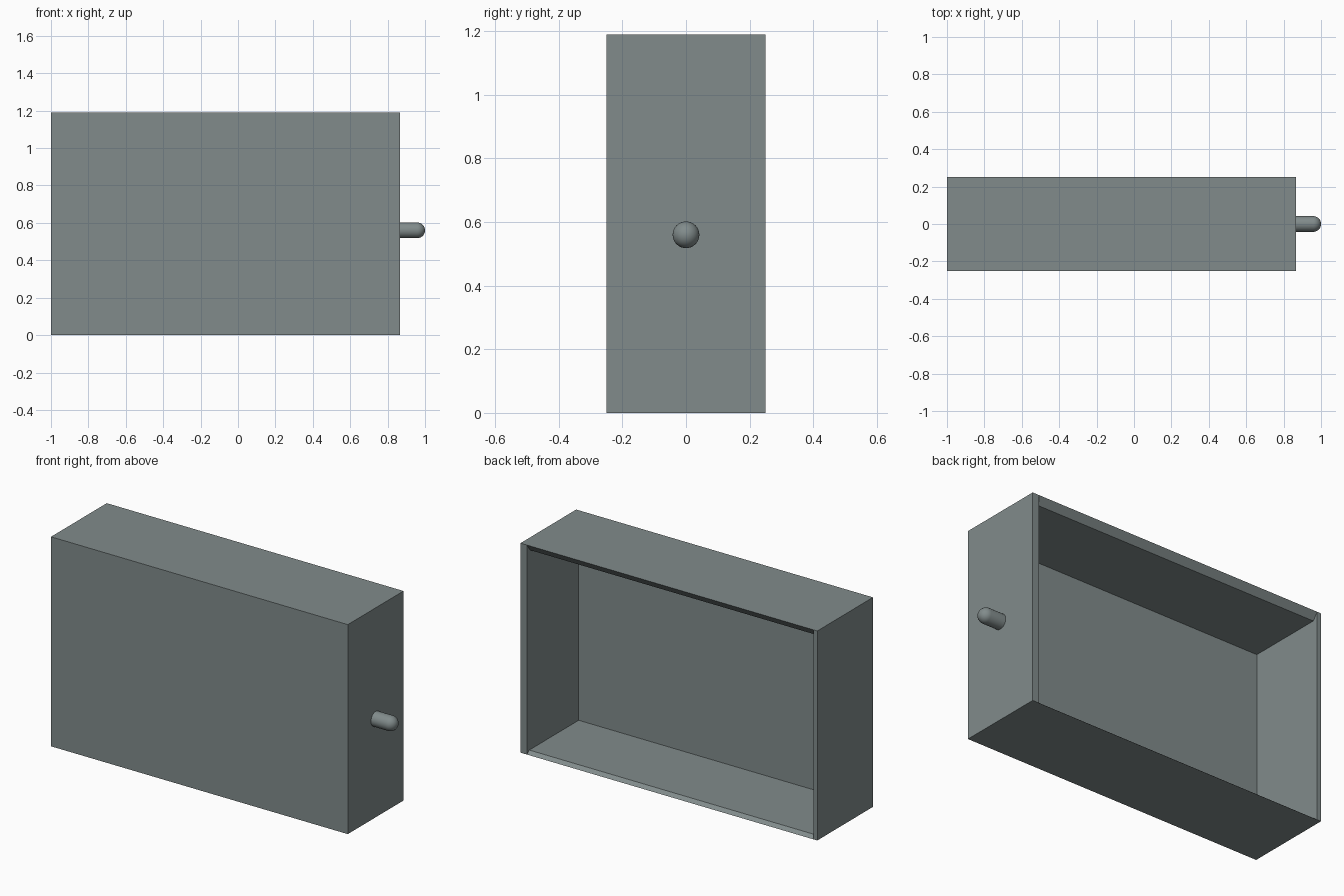
import bpy, bmesh, math

if "Cube" in bpy.data.objects:
    bpy.data.objects.remove(bpy.data.objects["Cube"])

steel = bpy.data.materials.new("grey_steel")
steel.diffuse_color = (0.22, 0.26, 0.26, 1)
steel.use_nodes = True
steel.node_tree.nodes["Principled BSDF"].inputs["Base Color"].default_value = steel.diffuse_color


def finish(name, bm):
    bmesh.ops.recalc_face_normals(bm, faces=bm.faces)
    mesh = bpy.data.meshes.new(name)
    bm.to_mesh(mesh)
    bm.free()
    mesh.materials.append(steel)
    obj = bpy.data.objects.new(name, mesh)
    bpy.context.collection.objects.link(obj)
    return obj


# Case dimensions
X0, X1, Y, H = -1.0, 0.865, 0.25, 1.19
IN0, IN1 = -0.975, 0.825            # inner faces of the two side walls
FLOOR, CEIL = 0.017, 1.15           # inner floor and ceiling
PANEL = -0.215                      # inner face of the front panel

# Open-backed case: shell with sloped lips along the top and bottom of the mouth
bm = bmesh.new()


def ring(xa, xb, y, za, zb):
    return [bm.verts.new(p) for p in
            ((xa, y, za), (xb, y, za), (xb, y, zb), (xa, y, zb))]


front = ring(X0, X1, -Y, 0, H)
back = ring(X0, X1, Y, 0, H)
rim = ring(IN0, IN1, Y, 0, H)
lip = ring(IN0, IN1, Y, FLOOR, CEIL)
pocket = ring(IN0, IN1, PANEL, FLOOR, CEIL)
for v in lip:
    v.co.y = 0.228 if v.co.z < 0.5 else 0.221

bm.faces.new(front)
bm.faces.new(pocket)
for a, b in ((0, 1), (2, 3)):       # bottom, then top
    bm.faces.new((front[a], front[b], back[b], rim[b], rim[a], back[a]))
    bm.faces.new((rim[a], rim[b], lip[b], lip[a]))
    bm.faces.new((lip[a], lip[b], pocket[b], pocket[a]))
for a, b in ((0, 3), (1, 2)):       # the two sides
    bm.faces.new((front[a], front[b], back[b], back[a]))
    bm.faces.new((back[a], back[b], rim[b], rim[a]))
    bm.faces.new((rim[a], lip[a], pocket[a], pocket[b], lip[b], rim[b]))
finish("open_back_case", bm)

# Round-ended peg on the side: half profile spun about the x axis
R, TIP, CZ = 0.042, 1.0, 0.56
profile = [(X1 - 0.01, 0), (X1 - 0.01, R)]
profile += [(TIP - R + R * math.sin(t), R * math.cos(t))
            for t in (math.pi / 2 * i / 8 for i in range(9))]
bm = bmesh.new()
vs = [bm.verts.new((x, 0, CZ + r)) for x, r in profile]
edges = [bm.edges.new(pair) for pair in zip(vs, vs[1:])]
bmesh.ops.spin(bm, geom=vs + edges, cent=(0, 0, CZ), axis=(1, 0, 0),
               angle=2 * math.pi, steps=32)
bmesh.ops.remove_doubles(bm, verts=bm.verts, dist=0.0005)
peg = finish("side_peg", bm)
bpy.context.view_layer.objects.active = peg
peg.select_set(True)
bpy.ops.object.shade_smooth_by_angle(angle=math.radians(40))
